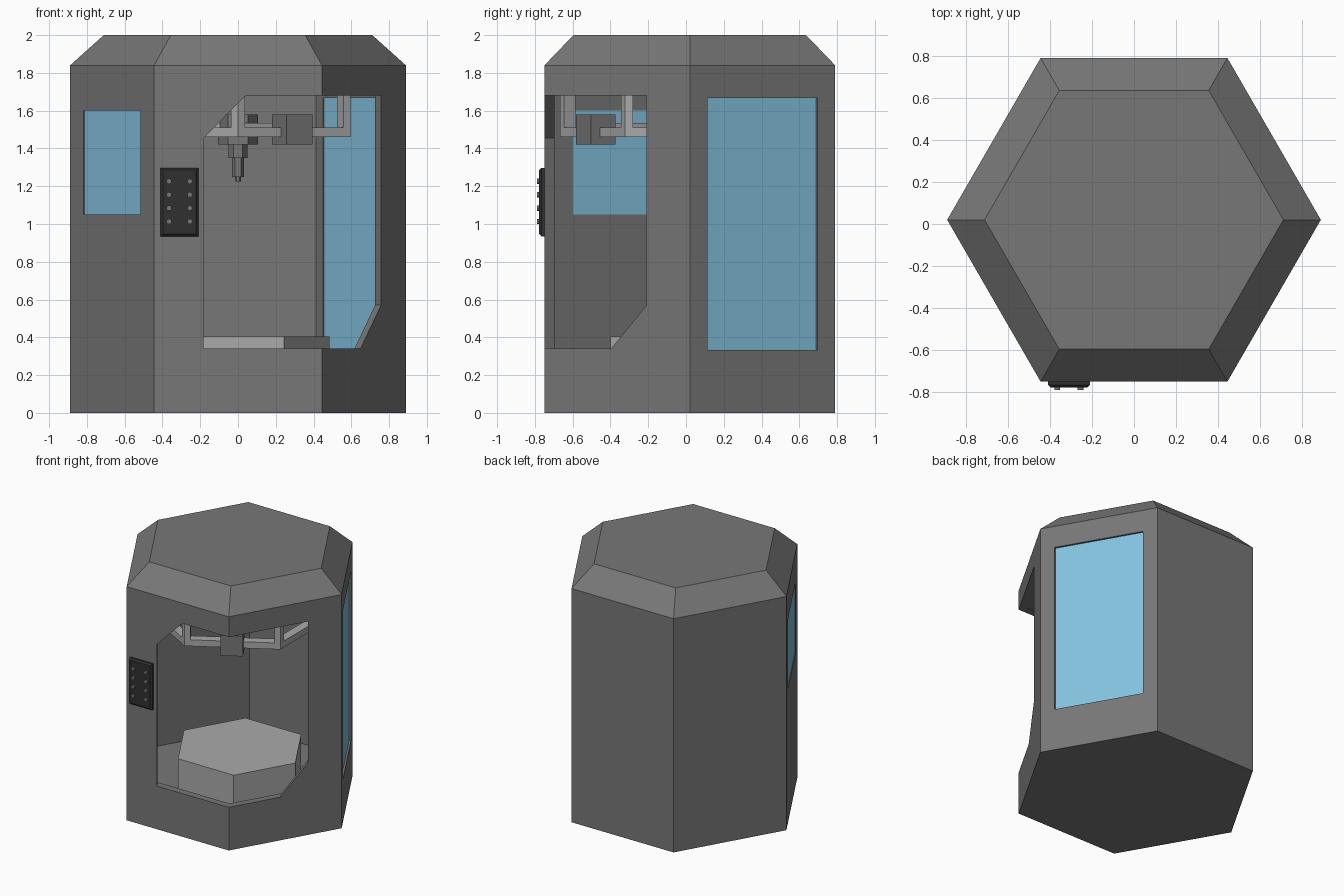
import bpy, bmesh
from math import sin, cos, pi, radians
from mathutils import Vector

if "Cube" in bpy.data.objects:
    bpy.data.objects.remove(bpy.data.objects["Cube"])

CY = 0.02            # y of the hexagon axis
R, APO, WALL = 0.889, 0.77, 0.055


def material(name, *rgb):
    m = bpy.data.materials.new(name)
    m.diffuse_color = (*rgb, 1)
    m.use_nodes = True
    m.node_tree.nodes["Principled BSDF"].inputs["Base Color"].default_value = m.diffuse_color
    return m


DARK = material("dark_shell", 0.185, 0.185, 0.185)
LIGHT = material("light_metal", 0.40, 0.40, 0.40)
BLACK = material("panel_black", 0.03, 0.03, 0.03)
GLASS = material("blue_glass", 0.23, 0.54, 0.74)


def loft(name, rings, mat=None):
    """Closed solid through rings of equal point count."""
    bm = bmesh.new()
    vs = [[bm.verts.new(p) for p in ring] for ring in rings]
    n = len(vs[0])
    bm.faces.new(vs[0][::-1])
    bm.faces.new(vs[-1])
    for a, b in zip(vs, vs[1:]):
        for i in range(n):
            j = (i + 1) % n
            bm.faces.new((a[i], a[j], b[j], b[i]))
    bmesh.ops.recalc_face_normals(bm, faces=bm.faces)
    me = bpy.data.meshes.new(name)
    bm.to_mesh(me)
    bm.free()
    ob = bpy.data.objects.new(name, me)
    bpy.context.collection.objects.link(ob)
    if mat:
        me.materials.append(mat)
    return ob


def hexa(r, z, turn=0):
    return [(r * cos(turn + k * pi / 3), CY + r * sin(turn + k * pi / 3), z) for k in range(6)]


def hex_stack(name, levels, mat=None):
    return loft(name, [hexa(r, z) for r, z in levels], mat)


def on_side(name, profile, deg, d0, d1, mat=None):
    """Extrude a (u, z) profile along the outward direction deg, from d0 to d1."""
    a = radians(deg)
    return loft(name, [[(d * cos(a) - u * sin(a), CY + d * sin(a) + u * cos(a), z)
                        for u, z in profile] for d in (d0, d1)], mat)


def rect(u0, u1, z0, z1):
    return [(u0, z0), (u1, z0), (u1, z1), (u0, z1)]


def cut(ob, cutter):
    m = ob.modifiers.new("cut", 'BOOLEAN')
    m.operation, m.solver, m.object = 'DIFFERENCE', 'EXACT', cutter
    bpy.context.view_layer.objects.active = ob
    bpy.ops.object.modifier_apply(modifier=m.name)
    bpy.data.objects.remove(cutter)


# Hexagonal housing with chamfered roof, hollowed out
body = hex_stack("housing", [(R, 0), (R, 1.84), (0.711, 2.0)], DARK)
cut(body, hex_stack("cavity_cutter", [(R - WALL / cos(pi / 6), 0.168),
                                      (R - WALL / cos(pi / 6), 1.683)]))

# Access opening cut diagonally through the front right corner
cut(body, on_side("opening_cutter", [(-0.542, 0.34), (0.353, 0.34), (0.542, 0.57),
                                     (0.542, 1.68), (-0.35, 1.68), (-0.542, 1.455)],
                  -60, 0.3, 1.0))

# Windows with recessed glass
for name, deg, w, z0, z1, inset in (("back_right_window", 30, 0.336, 0.333, 1.667, 0.015),
                                    ("front_left_window", 210, 0.30, 1.05, 1.602, 0.005)):
    cut(body, on_side("window_cutter", rect(-w, w, z0, z1), deg, 0.66, 0.85))
    on_side(name, rect(-w, w, z0, z1), deg, APO - 0.05, APO - inset, GLASS)

# Build platform
hex_stack("build_platform", [(0.485, 0.168), (0.485, 0.405)], LIGHT)

# Hexagonal rail ring, mitred from six bars with chevron posts at the corners
AO, AI = 0.595, 0.525
K = 2 / 3 ** 0.5
o = [Vector(p) for p in hexa(AO * K, 0, pi / 6)]
i = [Vector(p) for p in hexa(AI * K, 0, pi / 6)]
for k in range(6):
    p, n, q = o[k - 1], o[k], o[(k + 1) % 6]
    bar = [p, n, i[k], i[k - 1]]
    loft(f"rail_bar_{k}", [[v + Vector((0, 0, z)) for v in bar] for z in (1.46, 1.51)], LIGHT)
    e1, e2 = (p - n).normalized(), (q - n).normalized()
    post = [n, n + e2 * 0.043, i[k], n + e1 * 0.043]
    loft(f"rail_post_{k}", [[v + Vector((0, 0, z)) for v in post] for z in (1.51, 1.683)], LIGHT)

# Three carriages on the ring, each with an arm to the tool head
for k, deg in enumerate((60, 180, 300)):
    on_side(f"carriage_{k}", rect(-0.08, 0.08, 1.42, 1.58), deg, 0.5, 0.65, DARK)
    on_side(f"arm_{k}", rect(-0.015, 0.015, 1.50, 1.535), deg, 0.08, 0.51, LIGHT)

# Tool head and stepped nozzle
hex_stack("tool_head", [(0.105, 1.42), (0.105, 1.58)], DARK)
hex_stack("nozzle_body", [(0.05, 1.35), (0.05, 1.425)], DARK)
hex_stack("nozzle_stem", [(0.032, 1.25), (0.032, 1.355)], DARK)
hex_stack("nozzle_tip", [(0.017, 1.225), (0.017, 1.255)], DARK)

# Control panel with two columns of buttons
frames = [(0, 0.77), (0, 0.785), (0.012, 0.797)]
loft("control_panel", [[(x, CY - d, z) for x, z in
                        rect(-0.41 + s, -0.21 - s, 0.935 + s, 1.297 - s)]
                       for s, d in frames], BLACK)
for c, x in enumerate((-0.365, -0.255)):
    for r in range(4):
        z = 1.226 - 0.071 * r
        circle = [(x + 0.014 * cos(t * pi / 6), z + 0.014 * sin(t * pi / 6)) for t in range(12)]
        on_side(f"button_{c}_{r}", circle, -90, 0.79, 0.81, DARK)
